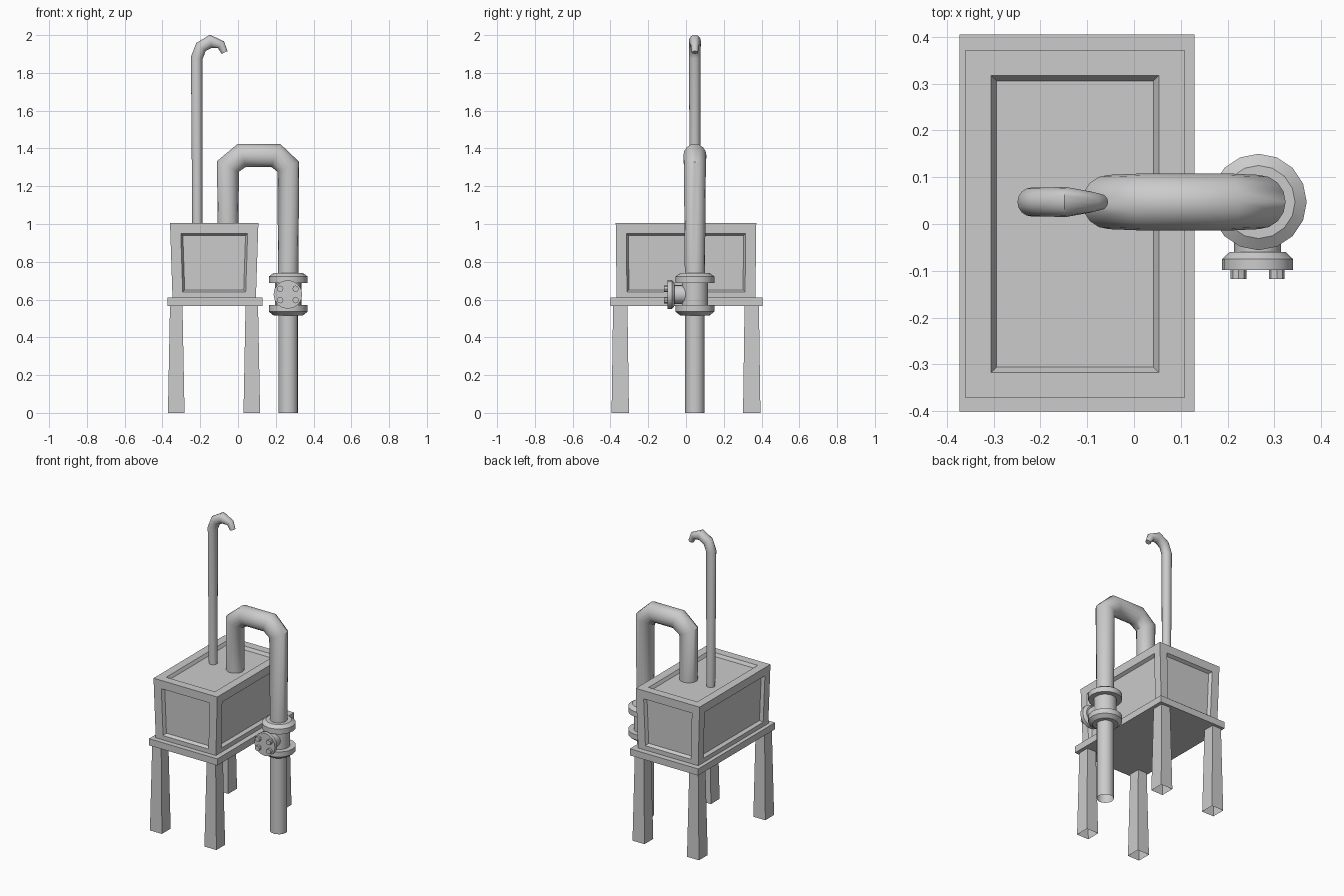
import bpy, bmesh
from math import sin, cos, pi, radians
from mathutils import Vector

if "Cube" in bpy.data.objects:
    bpy.data.objects.remove(bpy.data.objects["Cube"], do_unlink=True)

GREY = bpy.data.materials.new("plain grey")
GREY.use_nodes = True
GREY.diffuse_color = (0.6, 0.6, 0.6, 1)
GREY.node_tree.nodes["Principled BSDF"].inputs["Base Color"].default_value = (0.6, 0.6, 0.6, 1)

SIDES = 16
PIPE_Y = 0.047
PIPE_X = 0.266


def finish(name, bm, smooth=None):
    bmesh.ops.recalc_face_normals(bm, faces=bm.faces[:])
    mesh = bpy.data.meshes.new(name)
    bm.to_mesh(mesh)
    bm.free()
    mesh.materials.append(GREY)
    obj = bpy.data.objects.new(name, mesh)
    bpy.context.collection.objects.link(obj)
    if smooth:
        bpy.ops.object.select_all(action='DESELECT')
        obj.select_set(True)
        bpy.context.view_layer.objects.active = obj
        bpy.ops.object.shade_smooth_by_angle(angle=radians(smooth))
    return obj


def loft(name, rings, cap_start=False, cap_end=False, smooth=None):
    """Skin a list of equal-sized point rings."""
    bm = bmesh.new()
    loops = [[bm.verts.new(p) for p in ring] for ring in rings]
    n = len(loops[0])
    for a, b in zip(loops, loops[1:]):
        for i in range(n):
            j = (i + 1) % n
            bm.faces.new((a[i], a[j], b[j], b[i]))
    if cap_start:
        bm.faces.new(loops[0])
    if cap_end:
        bm.faces.new(loops[-1])
    return finish(name, bm, smooth)


def pipe(name, path, cap_end=False):
    """Mitred round pipe through (x, z, radius) points in the plane y = PIPE_Y."""
    pts = [Vector((x, PIPE_Y, z)) for x, z, r in path]
    rings = []
    for i, (c, (_, _, r)) in enumerate(zip(pts, path)):
        before = (c - pts[i - 1]).normalized() if i else None
        after = (pts[i + 1] - c).normalized() if i + 1 < len(pts) else None
        before, after = before or after, after or before
        tangent = (before + after).normalized()
        normal = Vector((tangent.z, 0, -tangent.x)) / tangent.dot(after)
        rings.append([c + normal * r * cos(t) + Vector((0, r * sin(t), 0))
                      for t in (2 * pi * k / SIDES for k in range(SIDES))])
    return loft(name, rings, cap_end=cap_end, smooth=45)


def turned(name, centre, axis, profile, sides=SIDES):
    """Round part from (distance along axis, radius) pairs, closed at both ends."""
    axis = Vector(axis)
    u = axis.orthogonal().normalized()
    v = axis.cross(u)
    rings = [[Vector(centre) + axis * d + (u * cos(t) + v * sin(t)) * r
              for t in (2 * pi * k / sides for k in range(sides))]
             for d, r in profile]
    return loft(name, rings, True, True, smooth=30)


def rectangle(cx, cy, hx, hy, z):
    return [(cx + sx * hx, cy + sy * hy, z)
            for sx, sy in ((-1, -1), (1, -1), (1, 1), (-1, 1))]


# Stand: slab and four tapered legs with open feet
loft("stand_slab", [rectangle(-0.122, 0.002, 0.251, 0.403, z) for z in (0.567, 0.611)],
     True, True)
for x, side in ((-0.327, "right"), (0.073, "left")):
    for y, end in ((-0.348, "front"), (0.348, "back")):
        loft(f"{end}_{side}_leg", [rectangle(x, y, 0.044, 0.046, 0),
                                   rectangle(x, y, 0.033, 0.038, 0.57)], cap_end=True)

# Tank with a recessed panel on each visible side
tank = loft("tank", [rectangle(-0.126, 0, 0.22, 0.367, 0.585),
                     rectangle(-0.126, 0, 0.234, 0.372, 1.005)], True, True)
bm = bmesh.new()
bm.from_mesh(tank.data)
panels = [f for f in bm.faces if f.normal.z > -0.5]
bmesh.ops.inset_individual(bm, faces=panels, thickness=0.055, use_even_offset=True)
bmesh.ops.inset_individual(bm, faces=panels, thickness=0.011, depth=-0.02, use_even_offset=True)
bm.to_mesh(tank.data)
bm.free()

# Thin hooked vent pipe
pipe("vent_pipe", [(-0.215, 0.97, 0.027), (-0.218, 1.88, 0.031), (-0.196, 1.937, 0.031),
                   (-0.145, 1.967, 0.032), (-0.09, 1.949, 0.022), (-0.071, 1.908, 0.017)],
     cap_end=True)

# Large bent pipe and the riser below the valve
pipe("bent_pipe", [(-0.053, 0.97, 0.055), (-0.053, 1.305, 0.058), (0.02, 1.363, 0.061),
                   (0.2, 1.363, 0.061), (PIPE_X, 1.303, 0.058), (PIPE_X, 0.7, 0.053)])
pipe("riser_pipe", [(PIPE_X, 0, 0.052), (PIPE_X, 0.55, 0.052)])

# Valve body between two chamfered collars
base = (PIPE_X, PIPE_Y, 0)
turned("valve_body", base, (0, 0, 1), [(0.55, 0.069), (0.7, 0.069)])
turned("upper_collar", base, (0, 0, 1),
       [(0.687, 0.103), (0.722, 0.103), (0.74, 0.078)])
turned("lower_collar", base, (0, 0, 1),
       [(0.516, 0.078), (0.536, 0.103), (0.57, 0.103)])

# Side outlet facing forward, with flange and four bolts
outlet = Vector((0.264, 0, 0.627))
turned("outlet_stub", outlet, (0, -1, 0), [(-0.03, 0.05), (0.07, 0.05)])
turned("outlet_flange", outlet, (0, -1, 0),
       [(0.06, 0.06), (0.075, 0.076), (0.098, 0.076)])
for sx in (-1, 1):
    for sz in (-1, 1):
        turned("outlet_bolt", outlet + Vector((sx * 0.041, 0, sz * 0.03)), (0, -1, 0),
               [(0.09, 0.017), (0.117, 0.017)], sides=8)
